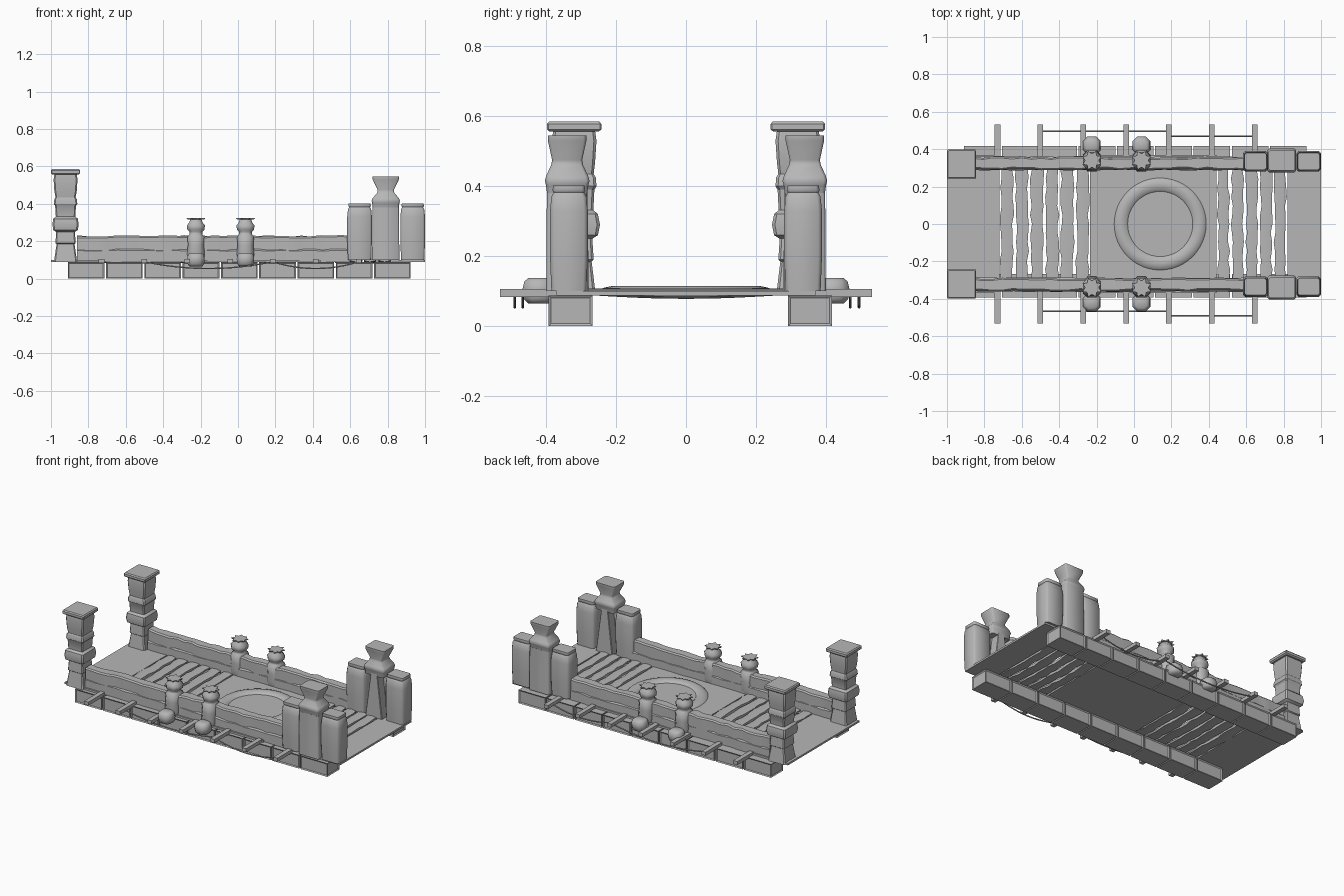
import bpy, bmesh, math, random
from mathutils import Vector

random.seed(4)
if "Cube" in bpy.data.objects:
    bpy.data.objects.remove(bpy.data.objects["Cube"])

STONE = bpy.data.materials.new("grey_stone")
STONE.use_nodes = True
STONE.diffuse_color = (0.47, 0.47, 0.47, 1)
STONE.node_tree.nodes["Principled BSDF"].inputs["Base Color"].default_value = (0.47, 0.47, 0.47, 1)


def finish(name, bm, smooth=0):
    bmesh.ops.recalc_face_normals(bm, faces=bm.faces)
    me = bpy.data.meshes.new(name)
    bm.to_mesh(me)
    bm.free()
    me.materials.append(STONE)
    ob = bpy.data.objects.new(name, me)
    bpy.context.collection.objects.link(ob)
    if smooth:
        bpy.ops.object.select_all(action='DESELECT')
        ob.select_set(True)
        bpy.context.view_layer.objects.active = ob
        bpy.ops.object.shade_smooth_by_angle(angle=math.radians(smooth))
    return ob


def skin(name, rings, smooth=0):
    """Join equal-length rings of points into a closed solid."""
    bm = bmesh.new()
    loops = [[bm.verts.new(p) for p in ring] for ring in rings]
    n = len(loops[0])
    for a, b in zip(loops, loops[1:]):
        for i in range(n):
            j = (i + 1) % n
            bm.faces.new((a[i], a[j], b[j], b[i]))
    bm.faces.new(loops[0])
    bm.faces.new(loops[-1])
    return finish(name, bm, smooth)


def column(name, cx, cy, profile, corner=0.1, smooth=0):
    """Stack chamfered rectangles given as (z, half x, half y)."""
    rings = []
    for z, hx, hy in profile:
        c = min(hx, hy) * corner
        pts = [(hx - c, -hy), (hx, c - hy), (hx, hy - c), (hx - c, hy),
               (c - hx, hy), (-hx, hy - c), (-hx, c - hy), (c - hx, -hy)]
        rings.append([(cx + x, cy + y, z) for x, y in pts])
    return skin(name, rings, smooth)


def box(name, x0, x1, y0, y1, z0, z1, inset=0):
    bm = bmesh.new()
    bmesh.ops.create_cube(bm, size=1)
    for v in bm.verts:
        v.co = ((x0 + x1) / 2 + v.co.x * (x1 - x0), (y0 + y1) / 2 + v.co.y * (y1 - y0),
                (z0 + z1) / 2 + v.co.z * (z1 - z0))
    bm.normal_update()
    if inset:
        sides = [f for f in bm.faces if abs(f.normal.z) < 0.5]
        bmesh.ops.inset_individual(bm, faces=sides, thickness=inset, depth=-0.005)
    return finish(name, bm)


def wavy_bar(name, x0, x1, y0, y1, z0, z1, steps, wobble):
    """Rough bar along x with small random shifts on its section."""
    rings = []
    for i in range(steps + 1):
        x = x0 + (x1 - x0) * i / steps
        r = [random.uniform(-wobble, wobble) for _ in range(3)]
        rings.append([(x, y0 + r[0], z0), (x, y1 + r[1], z0),
                      (x, y1 + r[1], z1 + r[2] - 0.008), (x, y1 + r[1] - 0.008, z1 + r[2]),
                      (x, y0 + r[0] + 0.008, z1 + r[2]), (x, y0 + r[0], z1 + r[2] - 0.008)])
    return skin(name, rings, 30)


def plank(name, x0, x1):
    """Warped deck board along y with a crowned top."""
    rings = []
    for i in range(13):
        y = -0.29 + 0.58 * i / 12
        a, b = x0 + random.uniform(-.006, .006), x1 + random.uniform(-.006, .006)
        m = (a + b) / 2
        sag = 0.012 * math.cos(y * math.pi / 0.6)
        rings.append([(a, y, 0.096 - sag), (m, y, 0.090 - sag), (b, y, 0.096 - sag),
                      (b, y, 0.103), (m, y, 0.107), (a, y, 0.103)])
    return skin(name, rings, 30)


def rope(name, x0, x1, y, sag):
    cu = bpy.data.curves.new(name, 'CURVE')
    cu.dimensions = '3D'
    cu.bevel_depth = 0.004
    cu.bevel_resolution = 1
    cu.materials.append(STONE)
    sp = cu.splines.new('POLY')
    sp.points.add(12)
    for i, p in enumerate(sp.points):
        t = i / 12
        p.co = (x0 + (x1 - x0) * t, y, 0.09 - sag * 4 * t * (1 - t), 1)
    ob = bpy.data.objects.new(name, cu)
    bpy.context.collection.objects.link(ob)


# Deck: flat slabs with two runs of warped planks between them
for name, x0, x1 in (("deck_end_right", -1, -0.72), ("deck_centre", -0.235, 0.44), ("deck_end_left", 0.82, 1)):
    box(name, x0, x1, -0.37, 0.37, 0.088, 0.1)
for start, stop, count in ((-0.72, -0.235, 6), (0.44, 0.82, 5)):
    step = (stop - start) / count
    for i in range(count):
        plank("deck_plank", start + i * step + 0.008, start + (i + 1) * step - 0.008)

# Raised ring on the deck
bm = bmesh.new()
section = [(0.172, 0.098), (0.182, 0.108), (0.21, 0.115), (0.238, 0.109), (0.248, 0.098)]
loops = []
for k in range(48):
    a = math.tau * k / 48
    loops.append([bm.verts.new((0.14 + r * math.cos(a), r * math.sin(a), z)) for r, z in section])
for k in range(48):
    a, b = loops[k], loops[(k + 1) % 48]
    for i in range(len(section)):
        j = (i + 1) % len(section)
        bm.faces.new((a[i], a[j], b[j], b[i]))
finish("deck_ring", bm, 40)

PILLAR = [(0.088, .062, .062), (0.185, .048, .05), (0.19, .054, .056), (0.25, .05, .052),
          (0.26, .066, .068), (0.29, .07, .074), (0.32, .066, .068), (0.332, .052, .055),
          (0.39, .056, .058), (0.40, .063, .064), (0.425, .06, .062), (0.435, .054, .056),
          (0.47, .06, .06), (0.53, .064, .064), (0.558, .06, .06)]
CAP = [(0.556, .07, .07), (0.563, .078, .078), (0.578, .078, .078), (0.585, .072, .072)]
TOWER_TOP = [(0.37, .068, .056), (0.405, .073, .061), (0.415, .076, .064), (0.43, .07, .06),
             (0.46, .045, .046), (0.475, .044, .043), (0.53, .07, .055), (0.545, .07, .055)]
POST = [(0.1, .062, .05), (0.2, .066, .054), (0.33, .066, .054), (0.37, .062, .05),
        (0.382, .056, .044), (0.388, .06, .047), (0.402, .058, .045)]
BODY = [(0.1, .043, .05), (0.13, .047, .056), (0.18, .043, .052), (0.225, .045, .054),
        (0.237, .034, .04), (0.25, .034, .038), (0.262, .046, .046), (0.285, .048, .048),
        (0.3, .036, .036), (0.318, .03, .03)]
TOE = [(0.065, .034, .032), (0.078, .044, .044), (0.105, .047, .048), (0.128, .042, .042), (0.138, .03, .03)]

for s, side in ((-1, "front"), (1, "back")):
    def span(a, b):
        return tuple(sorted((s * a, s * b)))

    # Panelled foundation blocks
    yb = -0.33 if s < 0 else 0.355
    for i in range(9):
        x = -0.91 + i * 0.2047
        box(side + "_foundation_block", x, x + 0.196, yb - 0.063, yb + 0.063, 0, 0.088, 0.01)

    # Beam stubs and sagging ropes
    for i in range(7):
        x = -0.73 + i * 0.2292
        box(side + "_beam_stub", x - 0.015, x + 0.015, *span(0.3, 0.532), 0.083, 0.106)
    rope(side + "_long_rope", -0.5, 0.185, 0.495 if s > 0 else -0.467, 0.036)
    rope(side + "_short_rope", 0.185, 0.645, 0.47 if s > 0 else -0.49, 0.036)

    # Two-course parapet
    wavy_bar(side + "_parapet_lower", -0.86, 0.6, *span(0.288, 0.362), 0.09, 0.157, 20, 0.003)
    wavy_bar(side + "_parapet_upper", -0.86, 0.6, *span(0.292, 0.357), 0.15, 0.228, 28, 0.005)

    # Stacked stone end pillar with cap
    column(side + "_pillar", -0.922, s * 0.32, PILLAR, 0.12, 30)
    column(side + "_pillar_cap", -0.922, s * 0.32, CAP, 0.06)

    # Tower: outer shaft, tapered inner rib, flared head, two side posts
    column(side + "_tower_shaft", 0.79, s * 0.369, [(0.1, .073, .031), (0.38, .07, .029)], 0.2, 50)
    column(side + "_tower_rib", 0.79, s * 0.318, [(0.1, .06, .04), (0.39, .022, .036)], 0.1, 40)
    column(side + "_tower_head", 0.79, s * 0.34, TOWER_TOP, 0.15, 50)
    for x in (0.65, 0.934):
        column(side + "_tower_post", x, s * 0.335, POST, 0.2, 50)

    # Saddle figures straddling the parapet, each with a petal crown
    for x in (-0.225, 0.04):
        column(side + "_figure_body", x, s * 0.338, BODY, 0.5, 60)
        column(side + "_figure_foot", x, s * 0.42, TOE, 0.5, 60)
        rings = []
        for z, k in ((0.316, 0.9), (0.323, 1.0)):
            rings.append([(x + k * r * math.cos(a), s * 0.34 + k * r * math.sin(a), z)
                          for a, r in ((math.tau * i / 16, 0.054 if i % 2 else 0.036) for i in range(16))])
        skin(side + "_figure_crown", rings)
